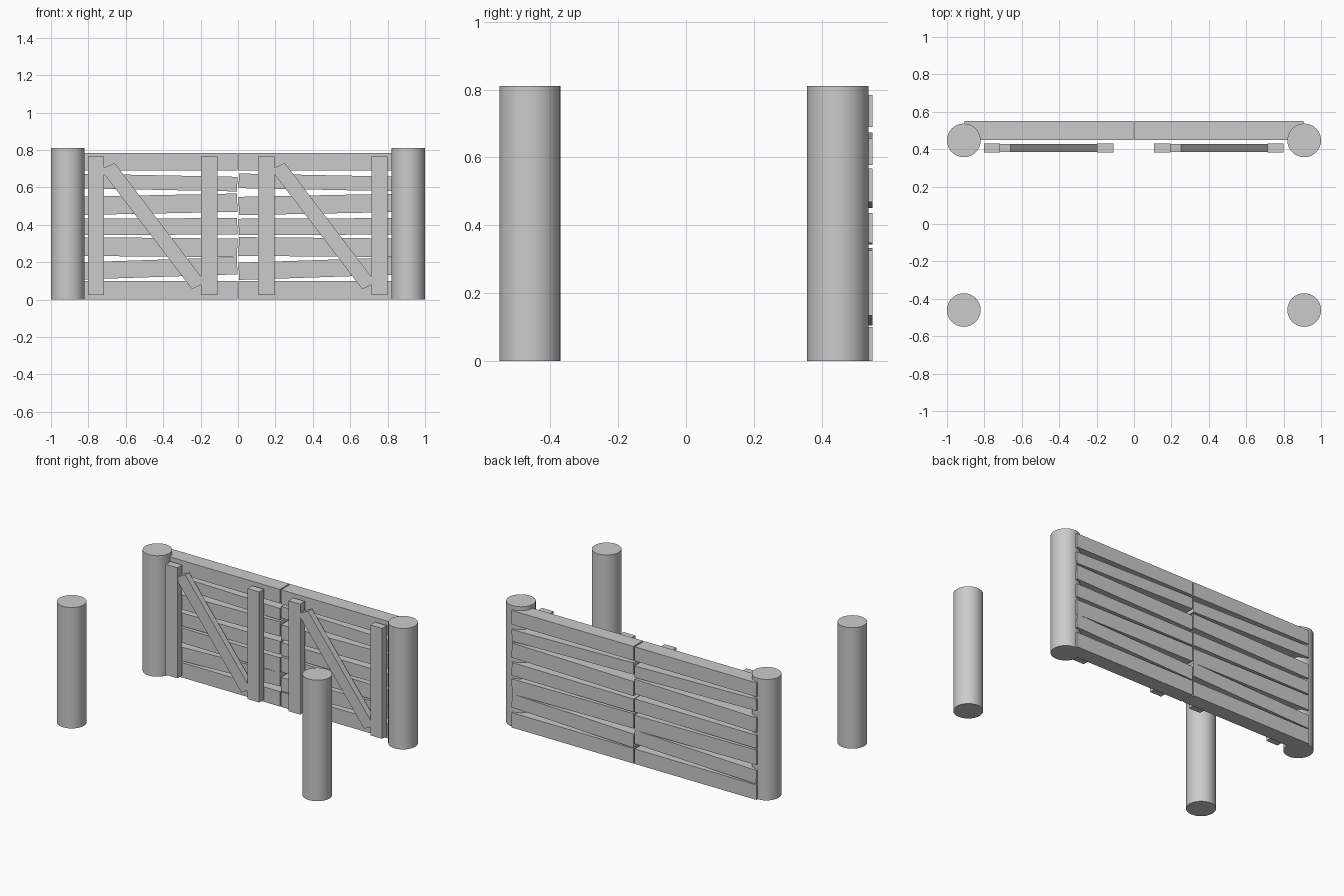
import bpy, math

if "Cube" in bpy.data.objects:
    bpy.data.objects.remove(bpy.data.objects["Cube"])

LEAF = 0.91  # width of one gate leaf


def prism(name, outline, y0, y1, shift):
    """Extrude an (x, z) outline from y0 to y1."""
    n = len(outline)
    verts = [(x + shift, y, z) for y in (y0, y1) for x, z in outline]
    faces = [tuple(range(n)), tuple(reversed(range(n, 2 * n)))]
    faces += [(i, i + n, (i + 1) % n + n, (i + 1) % n) for i in range(n)]
    mesh = bpy.data.meshes.new(name)
    mesh.from_pydata(verts, [], faces)
    obj = bpy.data.objects.new(name, mesh)
    bpy.context.collection.objects.link(obj)
    return obj


def tilted_box(cx, cz, length, height, angle):
    """Outline of a rectangle turned about its centre."""
    c, s = math.cos(angle), math.sin(angle)
    corners = [(-1, -1), (1, -1), (1, 1), (-1, 1)]
    return [(cx + i * length / 2 * c - j * height / 2 * s,
             cz + i * length / 2 * s + j * height / 2 * c) for i, j in corners]


# Four round posts
for side in (-1, 1):
    for row, y in (("front", -0.46), ("back", 0.447)):
        bpy.ops.mesh.primitive_cylinder_add(
            vertices=32, radius=0.09, depth=0.81, location=(side * 0.91, y, 0.405))
        post = bpy.context.object
        post.name = f"{row}_post"
        bpy.ops.object.shade_smooth_by_angle()

# Planks: centre height, plank height, rise from left end to right end
planks = [(0.05, 0.10, 0), (0.166, 0.092, 0.030), (0.28, 0.10, -0.008),
          (0.39, 0.088, 0.004), (0.509, 0.098, 0.018), (0.626, 0.078, -0.018),
          (0.737, 0.094, 0)]
# Diagonal brace, ends tucked behind the uprights
brace = [(-0.735, 0.696), (-0.245, 0.055), (-0.173, 0.091), (-0.66, 0.73)]

# Two identical leaves side by side
for leaf, shift in (("left", 0), ("right", LEAF)):
    for z, h, rise in planks:
        prism(f"{leaf}_plank",
              tilted_box(-LEAF / 2, z, LEAF - 0.008, h, math.atan2(rise, LEAF)),
              0.45, 0.55, shift)
    for x in (-0.759, -0.153):
        prism(f"{leaf}_upright", tilted_box(x, 0.395, 0.087, 0.74, 0),
              0.381, 0.431, shift)
    prism(f"{leaf}_brace", brace, 0.385, 0.427, shift)
